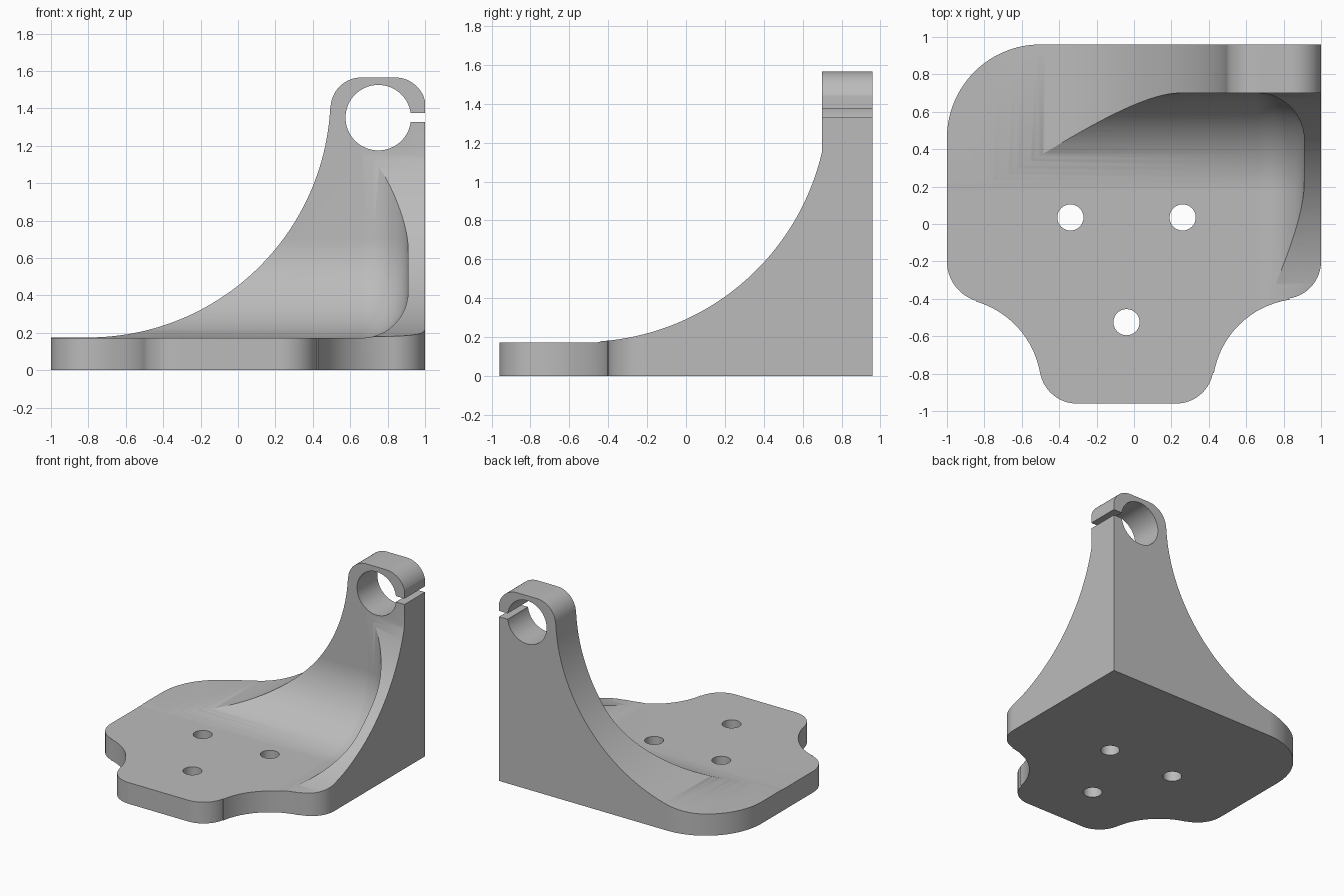
import bpy
import bmesh
from math import radians, cos, sin

if "Cube" in bpy.data.objects:
    bpy.data.objects.remove(bpy.data.objects["Cube"])

grey = bpy.data.materials.new("plain grey")
grey.use_nodes = True
grey.diffuse_color = (0.5, 0.5, 0.5, 1)
grey.node_tree.nodes["Principled BSDF"].inputs["Base Color"].default_value = (0.5, 0.5, 0.5, 1)


def arc(cx, cy, r, start, end, steps=16):
    angles = [radians(start + (end - start) * i / steps) for i in range(steps + 1)]
    return [(cx + r * cos(a), cy + r * sin(a)) for a in angles]


def loft(name, rings):
    """Closed solid skinned through rings of equal length."""
    bm = bmesh.new()
    loops = [[bm.verts.new(p) for p in ring] for ring in rings]
    for a, b in zip(loops, loops[1:]):
        for i in range(len(a)):
            j = (i + 1) % len(a)
            bm.faces.new((a[i], a[j], b[j], b[i]))
    bm.faces.new(loops[0][::-1])
    bm.faces.new(loops[-1])
    bmesh.ops.recalc_face_normals(bm, faces=bm.faces)
    mesh = bpy.data.meshes.new(name)
    bm.to_mesh(mesh)
    bm.free()
    mesh.materials.append(grey)
    obj = bpy.data.objects.new(name, mesh)
    bpy.context.collection.objects.link(obj)
    return obj


PLACE = {"x": lambda u, v, d: (d, u, v),
         "y": lambda u, v, d: (u, d, v),
         "z": lambda u, v, d: (u, v, d)}


def prism(name, outline, axis, low, high):
    return loft(name, [[PLACE[axis](u, v, d) for u, v in outline] for d in (low, high)])


def combine(target, tool, operation):
    mod = target.modifiers.new(operation, "BOOLEAN")
    mod.operation = operation
    mod.solver = "EXACT"
    mod.object = tool
    bpy.ops.object.select_all(action="DESELECT")
    bpy.context.view_layer.objects.active = target
    target.select_set(True)
    bpy.ops.object.modifier_apply(modifier=mod.name)
    bpy.data.objects.remove(tool)


# Plan outline of the base plate, with waisted front tongue
plan = (arc(-0.305, -0.76, 0.2, 190, 270) + arc(0.225, -0.76, 0.2, 270, 350)
        + arc(0.9, -0.88, 0.48, 170, 98) + arc(0.8, -0.2, 0.2, -82, 0)
        + [(1, 0.96)] + arc(-0.5, 0.46, 0.5, 90, 180, 32)
        + arc(-0.78, -0.2, 0.22, 180, 254) + arc(-0.98, -0.88, 0.485, 74, 10))
bracket = prism("bracket", plan, "z", 0, 2)

# Front silhouette: sweeping curve up to the rounded clamp head
front = ([(-1.5, -0.5), (1.3, -0.5), (1.3, 1.4)]
         + arc(0.84, 1.4, 0.165, 0, 90) + arc(0.66, 1.4, 0.165, 90, 180)
         + arc(-0.8, 1.47, 1.295, -3, -90, 48) + [(-1.5, 0.175)])
combine(bracket, prism("front_silhouette", front, "y", -2, 2), "INTERSECT")

# Side silhouette: curved top of the side rib
side = ([(-1.5, -0.5), (1.5, -0.5), (1.5, 2), (0.6995, 2)]
        + arc(-0.53, 1.437, 1.262, -13, -88, 48) + [(-1.5, 0.178)])
combine(bracket, prism("side_silhouette", side, "x", -2, 2), "INTERSECT")

# Hollow between plate, back wall and rib, with blended inside corners
FLOOR, WALL, RIB, BLEND, CORNER = 0.172, 0.70, 0.91, 0.53, 0.25


def hollow_ring(x, inset):
    pts = ([(-2, FLOOR + inset)]
           + arc(WALL - BLEND, FLOOR + BLEND, BLEND - inset, -90, 0, 24)
           + [(WALL - inset, 3), (-2, 3)])
    return [(x, y, z) for y, z in pts]


rings = [hollow_ring(-2, 0)]
for i in range(13):
    t = radians(90 * i / 12)
    rings.append(hollow_ring(RIB - CORNER + CORNER * sin(t), CORNER * (1 - cos(t))))
combine(bracket, loft("hollow", rings), "DIFFERENCE")

# Bolt holes through the plate
for x, y in ((-0.34, 0.035), (0.26, 0.035), (-0.04, -0.525)):
    combine(bracket, prism("bolt_hole", arc(x, y, 0.07, 0, 348.75, 31), "z", -1, 1), "DIFFERENCE")

# Clamp bore and its slit
combine(bracket, prism("clamp_bore", arc(0.75, 1.35, 0.175, 0, 354.375, 63), "y", 0.4, 1.5), "DIFFERENCE")
slit = [(0.86, 1.328), (1.4, 1.328), (1.4, 1.375), (0.86, 1.375)]
combine(bracket, prism("clamp_slit", slit, "y", 0.4, 1.5), "DIFFERENCE")

# Smooth curved faces, crisp edges
bpy.ops.object.select_all(action="DESELECT")
bracket.select_set(True)
bpy.context.view_layer.objects.active = bracket
bpy.ops.object.shade_smooth_by_angle(angle=radians(25))
weighted = bracket.modifiers.new("Weighted Normals", "WEIGHTED_NORMAL")
weighted.keep_sharp = True
